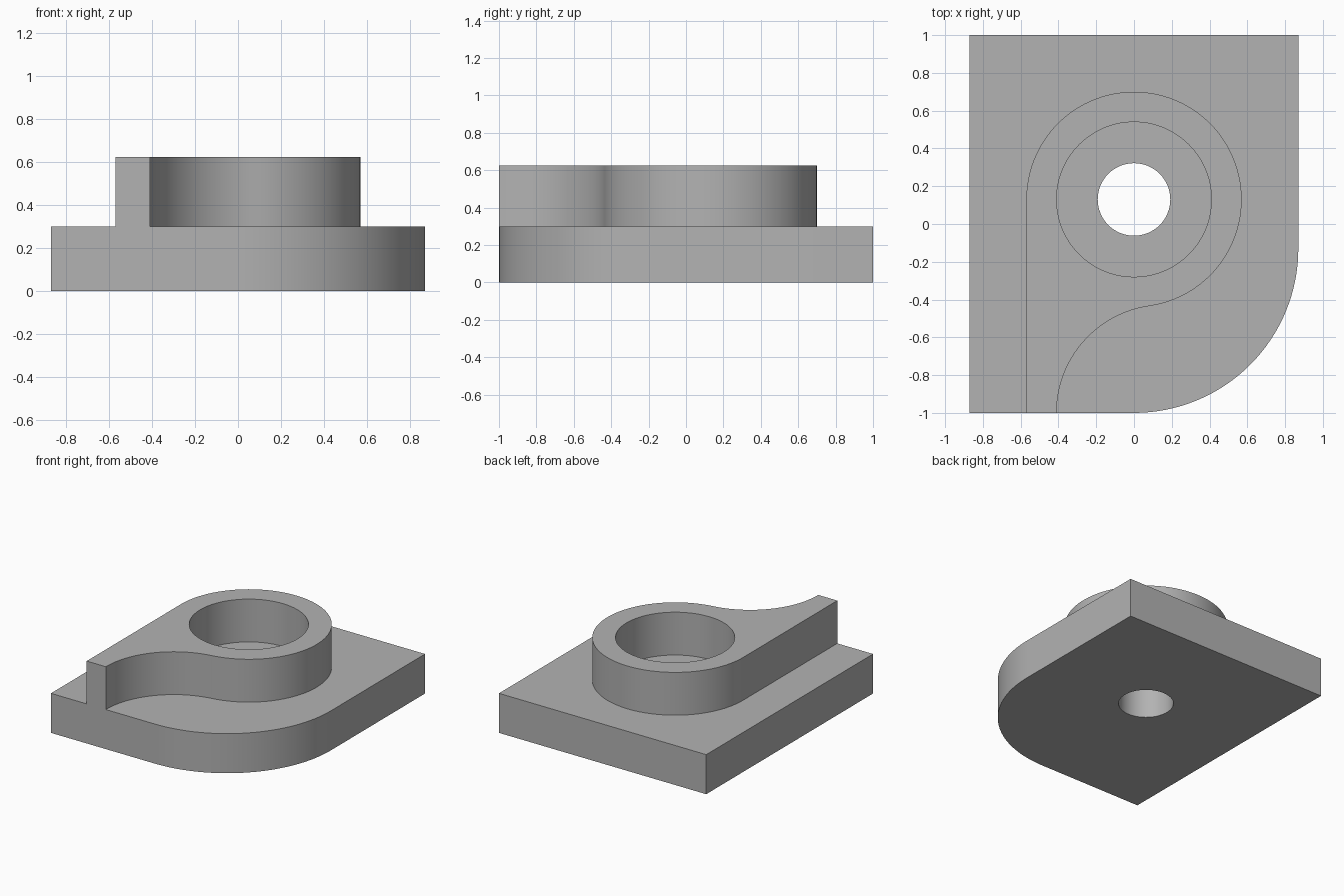
import bpy
import bmesh
from math import sin, cos, pi, radians, atan2

cube = bpy.data.objects.get("Cube")
if cube:
    bpy.data.objects.remove(cube, do_unlink=True)

# Main dimensions
HALF_W, BASE_TOP, TOP = 0.87, 0.30, 0.625
BORE_Y = 0.13
HOLE_R, BORE_R, BOSS_R = 0.192, 0.41, 0.57
ARM_R = 0.5715                      # concave blend radius of the arm
ARM_X = ARM_R - BORE_R              # centre of that blend

metal = bpy.data.materials.new("plain grey")
metal.use_nodes = True
grey = (0.45, 0.45, 0.45, 1)
metal.diffuse_color = grey
metal.node_tree.nodes["Principled BSDF"].inputs["Base Color"].default_value = grey


def arc(cx, cy, r, start, end, steps):
    """Points on an arc, angles in radians."""
    angles = [start + (end - start) * i / steps for i in range(steps + 1)]
    return [(cx + r * cos(a), cy + r * sin(a)) for a in angles]


def plate(name, outline, hole, z0, z1):
    """Extrude a flat outline with one hole from z0 to z1."""
    bm = bmesh.new()
    for loop in (outline, hole):
        verts = [bm.verts.new((x, y, z0)) for x, y in loop]
        for a, b in zip(verts, verts[1:] + verts[:1]):
            bm.edges.new((a, b))
    bmesh.ops.triangle_fill(bm, edges=bm.edges[:], use_beauty=True)
    grown = bmesh.ops.extrude_face_region(bm, geom=bm.faces[:], use_keep_orig=True)
    top = [v for v in grown["geom"] if isinstance(v, bmesh.types.BMVert)]
    bmesh.ops.translate(bm, verts=top, vec=(0, 0, z1 - z0))
    bmesh.ops.recalc_face_normals(bm, faces=bm.faces[:])
    mesh = bpy.data.meshes.new(name)
    bm.to_mesh(mesh)
    bm.free()
    mesh.materials.append(metal)
    obj = bpy.data.objects.new(name, mesh)
    bpy.context.collection.objects.link(obj)
    bpy.ops.object.select_all(action='DESELECT')
    obj.select_set(True)
    bpy.context.view_layer.objects.active = obj
    bpy.ops.object.shade_smooth_by_angle(angle=radians(30))
    return obj


# Base plate with one large rounded corner and a through hole
base_outline = [(HALF_W, 1), (-HALF_W, 1), (-HALF_W, -1)]
base_outline += arc(0, HALF_W - 1, HALF_W, -pi / 2, 0, 32)
plate("base_plate", base_outline, arc(0, BORE_Y, HOLE_R, 0, 2 * pi, 64)[:-1],
      0, BASE_TOP)

# Round boss that flows into a tapering arm at the front edge
meet = atan2(-1 - BORE_Y, ARM_X)    # direction from the boss to the blend centre
arm_outline = [(-BOSS_R, -1)]
arm_outline += arc(ARM_X, -1, ARM_R, pi, meet + pi, 24)
arm_outline += arc(0, BORE_Y, BOSS_R, meet, pi, 72)[1:]
plate("boss_and_arm", arm_outline, arc(0, BORE_Y, BORE_R, 0, 2 * pi, 72)[:-1],
      BASE_TOP, TOP)
